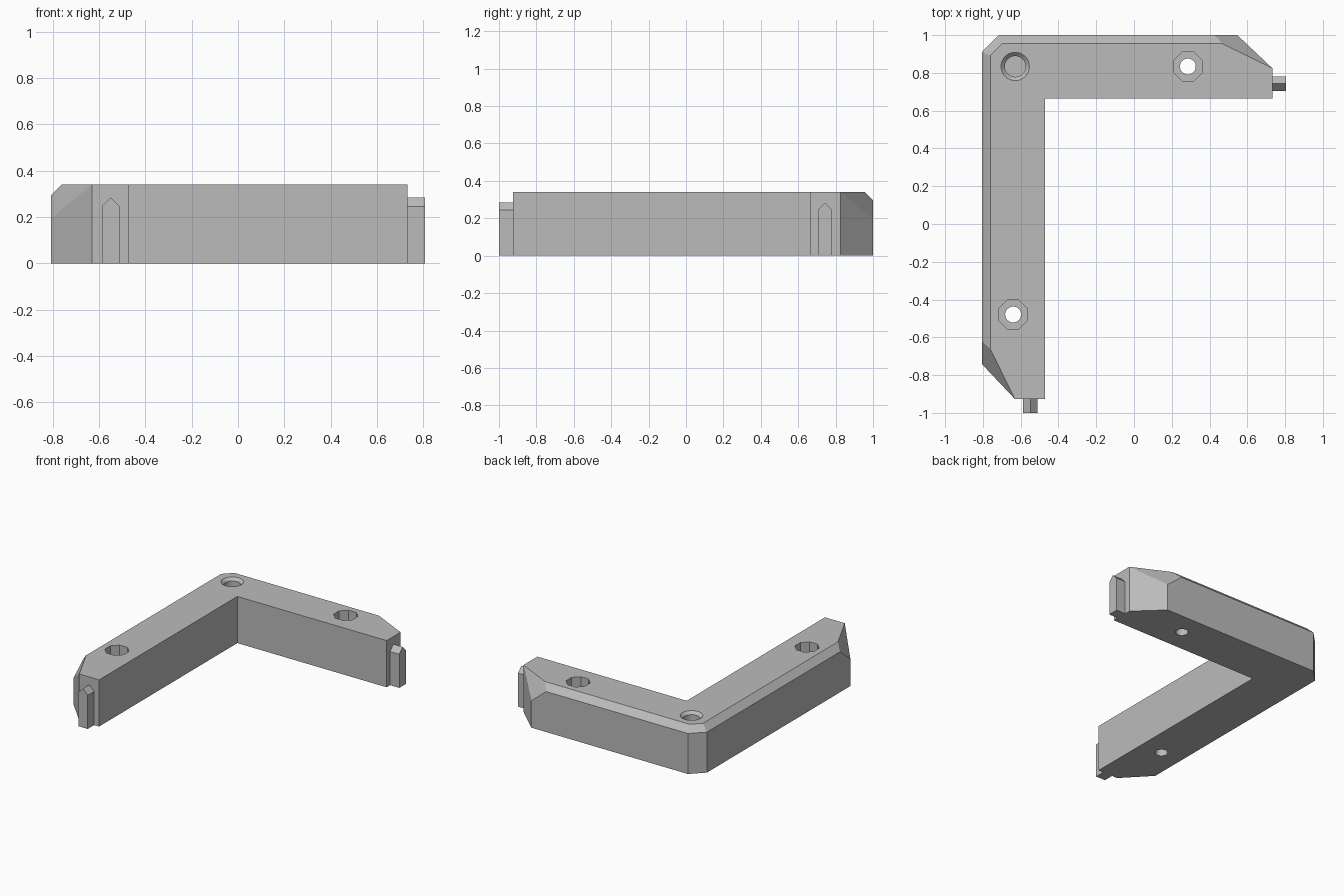
import bpy, bmesh, math
from mathutils import Vector

cube = bpy.data.objects.get("Cube")
if cube:
    bpy.data.objects.remove(cube, do_unlink=True)

CORNER_X, CORNER_Y = -0.806, 1.0      # outer corner of the bracket
WIDTH, HEIGHT, BEVEL = 0.335, 0.34, 0.045
TIP = 0.175                           # how far the end clip cuts across the arm
CUT = 0.09                            # clipped outer corner
TAB = 0.074
RIGHT, LEFT = 1.538, 1.926            # arm lengths

grey = bpy.data.materials.new("plain grey")
grey.use_nodes = True
grey.diffuse_color = (0.5, 0.5, 0.5, 1)
grey.node_tree.nodes["Principled BSDF"].inputs["Base Color"].default_value = (0.5, 0.5, 0.5, 1)


def place(u, v, z, along_x):
    """Along-arm and across-arm distances to model space."""
    if along_x:
        return Vector((CORNER_X + u, CORNER_Y - v, z))
    return Vector((CORNER_X + v, CORNER_Y - u, z))


def finish(name, bm):
    bmesh.ops.recalc_face_normals(bm, faces=bm.faces[:])
    mesh = bpy.data.meshes.new(name)
    bm.to_mesh(mesh)
    bm.free()
    mesh.materials.append(grey)
    obj = bpy.data.objects.new(name, mesh)
    bpy.context.collection.objects.link(obj)
    return obj


def add_arm(bm, length, along_x):
    """Half of the bracket, from the mitre to the clipped end."""
    low, shoulder = HEIGHT - BEVEL, 0.195
    half = CUT / 2
    top_sum = CUT + BEVEL * math.sqrt(2)
    points = [(WIDTH, WIDTH, z) for z in (0, HEIGHT)]
    points += [(length, v, z) for v in (TIP, WIDTH) for z in (0, HEIGHT)]
    points += [(half, half, z) for z in (0, low)]
    points += [(CUT, 0, z) for z in (0, low)]
    points += [(top_sum / 2, top_sum / 2, HEIGHT), (top_sum - BEVEL, BEVEL, HEIGHT)]
    points += [(length - 0.185, 0, 0), (length - 0.185, 0, shoulder),
               (length - 0.305, 0, low), (length - 0.265, BEVEL, HEIGHT)]
    verts = [bm.verts.new(place(*p, along_x)) for p in points]
    bmesh.ops.convex_hull(bm, input=verts)


# L-shaped body: two mitred arms welded together
bm = bmesh.new()
add_arm(bm, RIGHT, True)
add_arm(bm, LEFT, False)
mitre = [f for f in bm.faces
         if all(abs((v.co.x - CORNER_X) - (CORNER_Y - v.co.y)) < 1e-4 for v in f.verts)]
bmesh.ops.delete(bm, geom=mitre, context='FACES')
bmesh.ops.remove_doubles(bm, verts=bm.verts[:], dist=1e-4)
bmesh.ops.dissolve_limit(bm, angle_limit=math.radians(0.4), verts=bm.verts[:], edges=bm.edges[:])
body = finish("bracket_body", bm)


def bore(centre, r_low, r_high, z_low, z_high, sides, turn=0.0):
    """Cut a round, conical or polygonal hole into the body."""
    bm = bmesh.new()
    bmesh.ops.create_cone(bm, cap_ends=True, segments=sides, radius1=r_low,
                          radius2=r_high, depth=z_high - z_low)
    cutter = finish("hole_cutter", bm)
    cutter.location = (centre.x, centre.y, (z_low + z_high) / 2)
    cutter.rotation_euler.z = turn
    cutter.hide_render = True
    mod = body.modifiers.new("hole", 'BOOLEAN')
    mod.operation, mod.solver, mod.object = 'DIFFERENCE', 'EXACT', cutter
    bpy.context.view_layer.objects.active = body
    bpy.ops.object.modifier_apply(modifier=mod.name)
    bpy.data.objects.remove(cutter, do_unlink=True)


# Screw holes with octagonal nut pockets, one per arm
for length, along_x in ((RIGHT, True), (LEFT, False)):
    centre = place(length - 0.447, 0.166, 0, along_x)
    bore(centre, 0.082, 0.082, 0.13, 0.5, 8, math.pi / 8)
    bore(centre, 0.042, 0.042, -0.1, 0.5, 32)

# Blind corner hole with a countersunk rim
corner = place(0.177, 0.166, 0, True)
bore(corner, 0.055, 0.055, 0.14, 0.5, 32)
bore(corner, 0.055, 0.095, 0.32, 0.36, 32)

# Pointed connector tab on each arm end
for name, length, along_x in (("right_tab", RIGHT, True), ("front_tab", LEFT, False)):
    mid, half = 0.257, 0.038
    outline = [(mid - half, 0), (mid + half, 0), (mid + half, 0.245),
               (mid, 0.284), (mid - half, 0.245)]
    bm = bmesh.new()
    face = bm.faces.new([bm.verts.new(place(length - 0.01, v, z, along_x)) for v, z in outline])
    out = bmesh.ops.extrude_face_region(bm, geom=[face])
    shift = place(TAB + 0.01, 0, 0, along_x) - place(0, 0, 0, along_x)
    bmesh.ops.translate(bm, vec=shift, verts=[g for g in out["geom"] if isinstance(g, bmesh.types.BMVert)])
    finish(name, bm)

# Round hole walls shade smoothly, everything else stays crisp
bpy.ops.object.select_all(action='DESELECT')
body.select_set(True)
bpy.context.view_layer.objects.active = body
bpy.ops.object.shade_smooth_by_angle(angle=math.radians(20))
